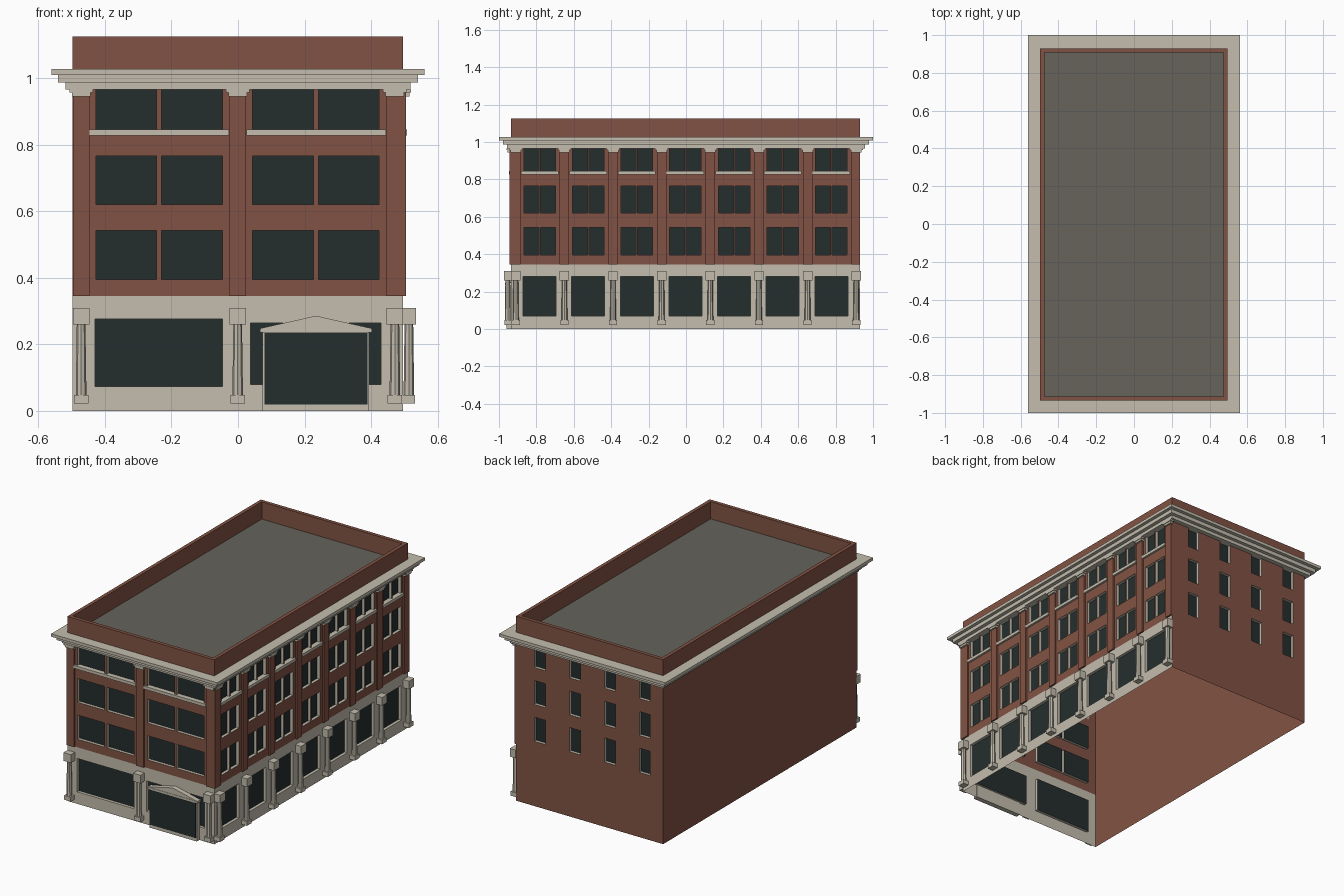
import bpy, bmesh
from mathutils import Matrix, Vector

if "Cube" in bpy.data.objects:
    bpy.data.objects.remove(bpy.data.objects["Cube"], do_unlink=True)


def material(name, rgb):
    m = bpy.data.materials.new(name)
    m.use_nodes = True
    m.diffuse_color = (*rgb, 1)
    m.node_tree.nodes["Principled BSDF"].inputs["Base Color"].default_value = (*rgb, 1)
    return m


BRICK, STONE, GLASS, ROOF = range(4)
MATERIALS = [
    material("red brick", (0.22, 0.086, 0.056)),
    material("pale stone", (0.55, 0.51, 0.42)),
    material("dark glass", (0.018, 0.027, 0.027)),
    material("grey roof", (0.133, 0.125, 0.105)),
]

# Building outline and levels
X0, X1, Y0, Y1 = -0.497, 0.495, -0.935, 0.93
STONE_TOP, ROOF_Z, TOP = 0.345, 1.02, 1.125
RECESS = 0.018
FLOORS = [(0.395, 0.542), (0.62, 0.765), (0.845, 0.966)]

# Each side maps (distance along, distance outward, height) to a point
SIDES = {
    "front": lambda u, d, z: Vector((u, Y0 - d, z)),
    "right": lambda u, d, z: Vector((X1 + d, u, z)),
    "back": lambda u, d, z: Vector((-u, Y1 + d, z)),
    "left": lambda u, d, z: Vector((X0 - d, -u, z)),
}


def finish(name, bm, fix_normals=True):
    if fix_normals:
        bmesh.ops.recalc_face_normals(bm, faces=bm.faces)
    mesh = bpy.data.meshes.new(name)
    bm.to_mesh(mesh)
    bm.free()
    for m in MATERIALS:
        mesh.materials.append(m)
    obj = bpy.data.objects.new(name, mesh)
    bpy.context.collection.objects.link(obj)
    return obj


def face(bm, points, mat):
    f = bm.faces.new([bm.verts.new(p) for p in points])
    f.material_index = mat
    return f


def prism(bm, lower, upper, mat):
    """Closed solid between two matching outlines."""
    a = [bm.verts.new(p) for p in lower]
    b = [bm.verts.new(p) for p in upper]
    n = len(a)
    loops = [a[::-1], b] + [[a[i], a[(i + 1) % n], b[(i + 1) % n], b[i]] for i in range(n)]
    for loop in loops:
        bm.faces.new(loop).material_index = mat


def block(bm, side, u0, u1, d0, d1, z0, z1, mat):
    at = SIDES[side]
    ring = [(u0, d0), (u1, d0), (u1, d1), (u0, d1)]
    prism(bm, [at(u, d, z0) for u, d in ring], [at(u, d, z1) for u, d in ring], mat)


def wall(side, u0, u1, openings, stone_base):
    """Single-skin wall with recessed windows; openings are (u0, u1, z0, z1)."""
    at, bm = SIDES[side], bmesh.new()
    us = sorted({u0, u1, *(v for o in openings for v in o[:2])})
    zs = sorted({0, STONE_TOP, TOP, *(v for o in openings for v in o[2:])})
    for a, b in zip(us, us[1:]):
        for c, d in zip(zs, zs[1:]):
            mu, mz = (a + b) / 2, (c + d) / 2
            if any(o[0] < mu < o[1] and o[2] < mz < o[3] for o in openings):
                continue
            mat = STONE if stone_base and mz < STONE_TOP else BRICK
            face(bm, [at(a, 0, c), at(b, 0, c), at(b, 0, d), at(a, 0, d)], mat)
    for a, b, c, d in openings:
        ring = [(a, c), (b, c), (b, d), (a, d)]
        face(bm, [at(u, -RECESS, z) for u, z in ring], GLASS)
        for (p, q), (r, s) in zip(ring, ring[1:] + ring[:1]):
            face(bm, [at(p, 0, q), at(r, 0, s), at(r, -RECESS, s), at(p, -RECESS, q)], STONE)
    bmesh.ops.remove_doubles(bm, verts=bm.verts, dist=1e-5)
    finish(side + "_wall", bm, False)


# Window layouts
front_windows = [(c - 0.091, c + 0.091, *f) for c in (-0.336, -0.138, 0.135, 0.333) for f in FLOORS]
front_windows += [(-0.43, -0.046, 0.073, 0.277), (0.037, 0.43, 0.08, 0.265)]
side_bays = [-0.783 + 0.26 * i for i in range(7)]
side_windows = [(c + s - 0.04, c + s + 0.04, *f)
                for c in side_bays for s in (-0.044, 0.044) for f in FLOORS]
side_windows += [(c - 0.088, c + 0.088, 0.07, 0.28) for c in side_bays]
back_windows = [(c - 0.037, c + 0.037, *f) for c in (-0.335, -0.098, 0.138, 0.373) for f in FLOORS]

wall("front", X0, X1, front_windows, True)
wall("right", Y0, Y1, side_windows, True)
wall("back", -X1, -X0, back_windows, False)
wall("left", -Y1, -Y0, [], False)


def ring(bm, outer, inner, z0, z1, mat):
    """Rectangular frame; outer and inner are (x0, x1, y0, y1)."""
    def corners(r, z):
        return [Vector((r[i], r[j], z)) for i, j in ((0, 2), (1, 2), (1, 3), (0, 3))]
    o0, o1, i0, i1 = corners(outer, z0), corners(outer, z1), corners(inner, z0), corners(inner, z1)
    for k in range(4):
        n = (k + 1) % 4
        face(bm, [o0[k], o0[n], o1[n], o1[k]], mat)
        face(bm, [o1[k], o1[n], i1[n], i1[k]], mat)
        face(bm, [i1[k], i1[n], i0[n], i0[k]], mat)
        face(bm, [i0[k], i0[n], o0[n], o0[k]], mat)
    bmesh.ops.remove_doubles(bm, verts=bm.verts, dist=1e-5)


# Roof deck, parapet lining and stepped cornice
body = (X0, X1, Y0, Y1)
T = 0.022
lining = (X0 + T, X1 - T, Y0 + T, Y1 - T)
bm = bmesh.new()
face(bm, [(x, y, ROOF_Z) for x, y in ((X0, Y0), (X1, Y0), (X1, Y1), (X0, Y1))], ROOF)
finish("roof_deck", bm, False)
bm = bmesh.new()
ring(bm, body, lining, ROOF_Z, TOP, BRICK)
# the outer skin already belongs to the walls
bm.faces.ensure_lookup_table()
outer = [f for f in bm.faces if abs(f.normal.z) < 0.1 and
         all(v.co.x in body or abs(v.co.x - X0) < 1e-4 or abs(v.co.x - X1) < 1e-4 or
             abs(v.co.y - Y0) < 1e-4 or abs(v.co.y - Y1) < 1e-4 for v in f.verts)]
bmesh.ops.recalc_face_normals(bm, faces=bm.faces)
bmesh.ops.delete(bm, geom=outer, context="FACES_ONLY")
finish("parapet", bm, False)
for i, (x, y, z0, z1) in enumerate([(0.518, 0.957, 0.966, 0.986),
                                    (0.54, 0.978, 0.986, 1.009),
                                    (0.56, 1.0, 1.009, 1.027)]):
    bm = bmesh.new()
    ring(bm, (-x, x, -y, y), body, z0, z1, STONE)
    finish(f"cornice_step_{i + 1}", bm)

# Brick piers, cornice brackets and columns
front_spots = [-0.471, -0.001, 0.471]
side_spots = [-0.91 + 0.26 * i for i in range(8)]
piers, brackets, columns = bmesh.new(), bmesh.new(), bmesh.new()
for side, spots in (("front", front_spots), ("right", side_spots)):
    lo, hi = (X0, X1 + 0.01) if side == "front" else (Y0, Y1)
    for u in spots:
        block(piers, side, max(u - 0.025, lo), min(u + 0.025, hi) if u != 0.471 else hi,
              0, 0.01, STONE_TOP, 0.966, BRICK)
        block(brackets, side, u - 0.028, u + 0.028, 0, 0.02, 0.945, 0.957, STONE)
        block(brackets, side, u - 0.035, u + 0.035, 0, 0.024, 0.957, 0.966, STONE)
        block(columns, side, u - 0.022, u + 0.022, 0, 0.036, 0.022, 0.048, STONE)
        block(columns, side, u - 0.025, u + 0.025, 0, 0.039, 0.26, 0.31, STONE)
        made = bmesh.ops.create_cone(columns, cap_ends=True, segments=8, radius1=0.016,
                                     radius2=0.013, depth=0.212,
                                     matrix=Matrix.Translation(SIDES[side](u, 0.018, 0.154)))
        for f in {f for v in made["verts"] for f in v.link_faces}:
            f.material_index = STONE
finish("brick_piers", piers)
finish("cornice_brackets", brackets)
finish("columns", columns)

# Top-floor window sills
bm = bmesh.new()
for a, b in ((-0.446, -0.027), (0.026, 0.444)):
    block(bm, "front", a, b, 0, 0.012, 0.827, 0.845, STONE)
for c in side_bays:
    block(bm, "right", c - 0.1, c + 0.1, 0, 0.012, 0.827, 0.845, STONE)
finish("window_sills", bm)

# Entrance porch with gabled top
bm = bmesh.new()
mid = 0.234
block(bm, "front", mid - 0.16, mid + 0.16, -0.005, 0.025, 0, 0.236, STONE)
block(bm, "front", mid - 0.168, mid + 0.168, -0.005, 0.032, 0.236, 0.248, STONE)
gable = [(mid - 0.168, 0.248), (mid + 0.168, 0.248), (mid, 0.286)]
prism(bm, [SIDES["front"](u, 0, z) for u, z in gable],
      [SIDES["front"](u, 0.03, z) for u, z in gable], STONE)
finish("entrance_porch", bm)
bm = bmesh.new()
block(bm, "front", mid - 0.155, mid + 0.155, 0.025, 0.028, 0.02, 0.234, GLASS)
finish("entrance_doors", bm)
